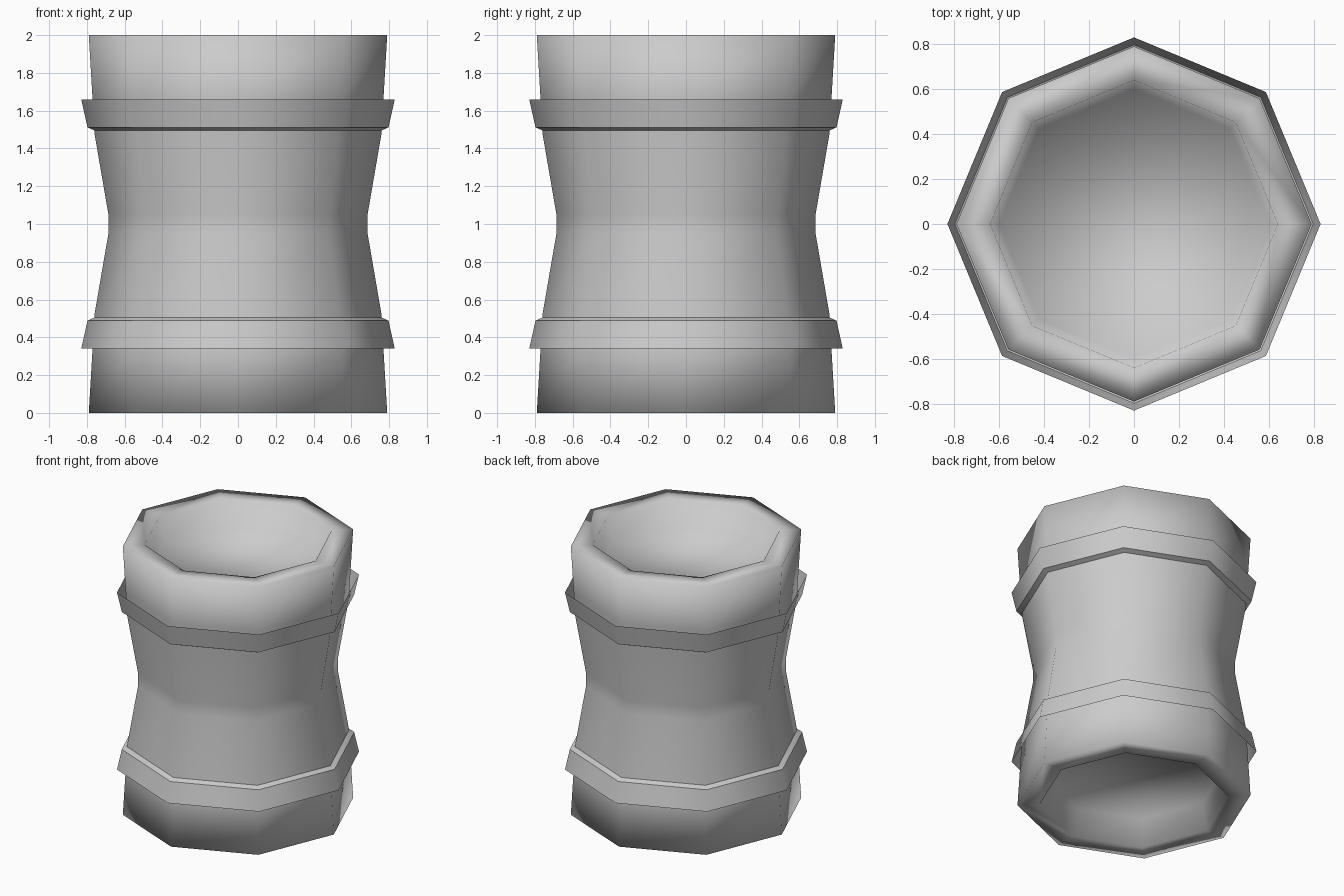
import bpy, bmesh, math

if "Cube" in bpy.data.objects:
    bpy.data.objects.remove(bpy.data.objects["Cube"])

SIDES = 8


def lathe(name, profile, caps=False):
    """Spin an (r, z) profile, listed bottom to top, into an octagonal shell."""
    bm = bmesh.new()
    rings = []
    for r, z in profile:
        rings.append([bm.verts.new((r * math.cos(2 * math.pi * i / SIDES),
                                    r * math.sin(2 * math.pi * i / SIDES), z))
                      for i in range(SIDES)])
    for a, b in zip(rings, rings[1:]):
        for i in range(SIDES):
            j = (i + 1) % SIDES
            bm.faces.new((a[i], a[j], b[j], b[i]))
    if caps:
        bm.faces.new(rings[0][::-1])
        bm.faces.new(rings[-1])
    for f in bm.faces:
        f.smooth = True
    mesh = bpy.data.meshes.new(name)
    bm.to_mesh(mesh)
    bm.free()
    ob = bpy.data.objects.new(name, mesh)
    bpy.context.collection.objects.link(ob)
    return ob


def mirrored(profile):
    return [(r, 2 - z) for r, z in reversed(profile)]


# Waisted barrel body with a recessed floor in each end
lower_half = [(0.60, 0.20), (0.64, 0.0), (0.79, 0.0), (0.77, 0.34),
              (0.76, 0.52), (0.686, 0.95)]
lathe("barrel_body", lower_half + mirrored(lower_half), caps=True)

# Thin flared bands, open at the wide edge that faces each end
band = [(0.83, 0.34), (0.797, 0.488), (0.76, 0.505)]
bands = [lathe("lower_band", band), lathe("upper_band", mirrored(band))]
for ob in bands:
    bpy.ops.object.select_all(action='DESELECT')
    ob.select_set(True)
    bpy.context.view_layer.objects.active = ob
    bpy.ops.object.shade_smooth_by_angle(angle=math.radians(50))
